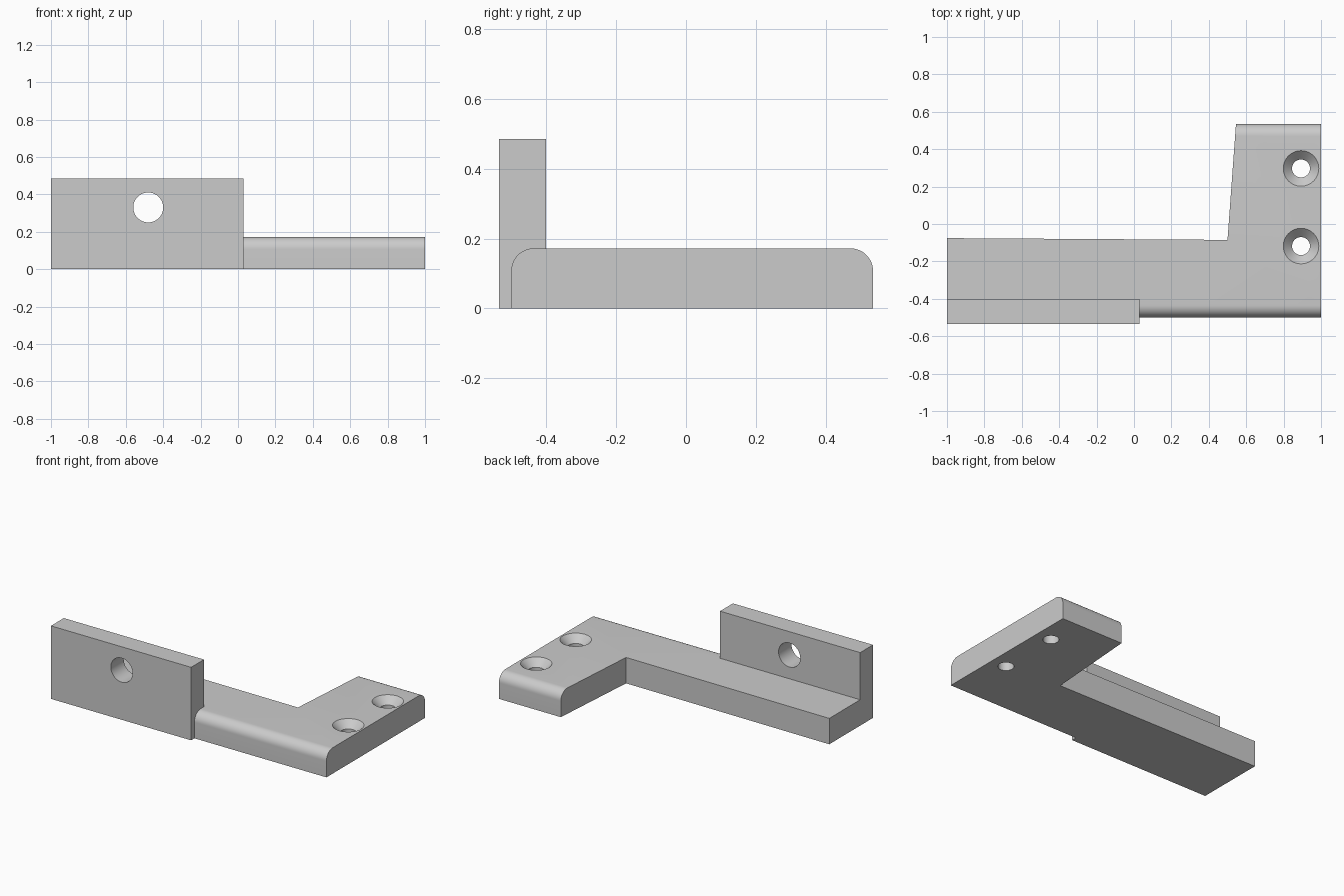
import bpy
import bmesh
from math import cos, sin, pi
from mathutils import Matrix, Vector

cube = bpy.data.objects.get("Cube")
if cube:
    bpy.data.objects.remove(cube, do_unlink=True)

grey = bpy.data.materials.new("light grey")
grey.use_nodes = True
colour = (0.6, 0.6, 0.6, 1)
grey.diffuse_color = colour
grey.node_tree.nodes["Principled BSDF"].inputs["Base Color"].default_value = colour


def add_object(name, bm):
    bmesh.ops.recalc_face_normals(bm, faces=bm.faces)
    mesh = bpy.data.meshes.new(name)
    bm.to_mesh(mesh)
    bm.free()
    mesh.materials.append(grey)
    obj = bpy.data.objects.new(name, mesh)
    bpy.context.collection.objects.link(obj)
    return obj


def prism(name, points, direction):
    """Extrude a closed outline along a direction."""
    bm = bmesh.new()
    face = bm.faces.new([bm.verts.new(p) for p in points])
    ext = bmesh.ops.extrude_face_region(bm, geom=[face], use_keep_orig=True)
    moved = [g for g in ext["geom"] if isinstance(g, bmesh.types.BMVert)]
    bmesh.ops.translate(bm, verts=moved, vec=direction)
    return add_object(name, bm)


def lathe(name, profile, origin, rotation=None, steps=48):
    """Revolve a (radius, height) profile into a closed solid."""
    bm = bmesh.new()
    rings = [[bm.verts.new((r * cos(2 * pi * i / steps), r * sin(2 * pi * i / steps), h))
              for i in range(steps)] for r, h in profile]
    for low, high in zip(rings, rings[1:]):
        for i in range(steps):
            j = (i + 1) % steps
            bm.faces.new((low[i], low[j], high[j], high[i]))
    bm.faces.new(rings[0])
    bm.faces.new(rings[-1])
    matrix = Matrix.Translation(Vector(origin)) @ (rotation or Matrix())
    bm.transform(matrix)
    return add_object(name, bm)


def combine(target, tool, operation):
    """Apply a boolean and discard the tool."""
    mod = target.modifiers.new(operation.lower(), "BOOLEAN")
    mod.operation = operation
    mod.solver = "EXACT"
    mod.object = tool
    bpy.context.view_layer.objects.active = target
    bpy.ops.object.modifier_apply(modifier=mod.name)
    bpy.data.objects.remove(tool, do_unlink=True)


# Base plate: rounded cross-section trimmed to an L outline
front, back, top, radius = -0.5, 0.535, 0.172, 0.065
section = [(-1, front, 0), (-1, back, 0)]
for centre, start in ((back - radius, 0), (front + radius, pi / 2)):
    for i in range(13):
        a = start + i * pi / 24
        section.append((-1, centre + radius * cos(a), top - radius + radius * sin(a)))
bracket = prism("mounting_bracket", section, (2, 0, 0))
outline = [(-1.1, -0.6), (1.1, -0.6), (1.1, 0.6), (0.55, 0.6), (0.5, -0.085), (-1.1, -0.075)]
trim = prism("plate_trim", [(x, y, -0.1) for x, y in outline], (0, 0, 0.5))
combine(bracket, trim, "INTERSECT")

# Upright wall
wall = prism("upright_wall", [(-1, -0.535, 0), (0.03, -0.535, 0),
                              (0.03, -0.4, 0), (-1, -0.4, 0)], (0, 0, 0.485))
combine(bracket, wall, "UNION")

# Round hole through the wall
hole = lathe("wall_hole", [(0.08, -0.2), (0.08, 0.2)], (-0.48, -0.465, 0.33),
             Matrix.Rotation(pi / 2, 4, "X"))
combine(bracket, hole, "DIFFERENCE")

# Countersunk screw holes
for y in (-0.118, 0.297):
    sink = lathe("screw_hole", [(0.048, -0.1), (0.048, top - 0.047),
                                (0.095, top), (0.095, top + 0.1)], (0.893, y, 0))
    combine(bracket, sink, "DIFFERENCE")

bpy.ops.object.select_all(action="DESELECT")
bracket.select_set(True)
bpy.context.view_layer.objects.active = bracket
bpy.ops.object.shade_smooth_by_angle(angle=pi / 6)
